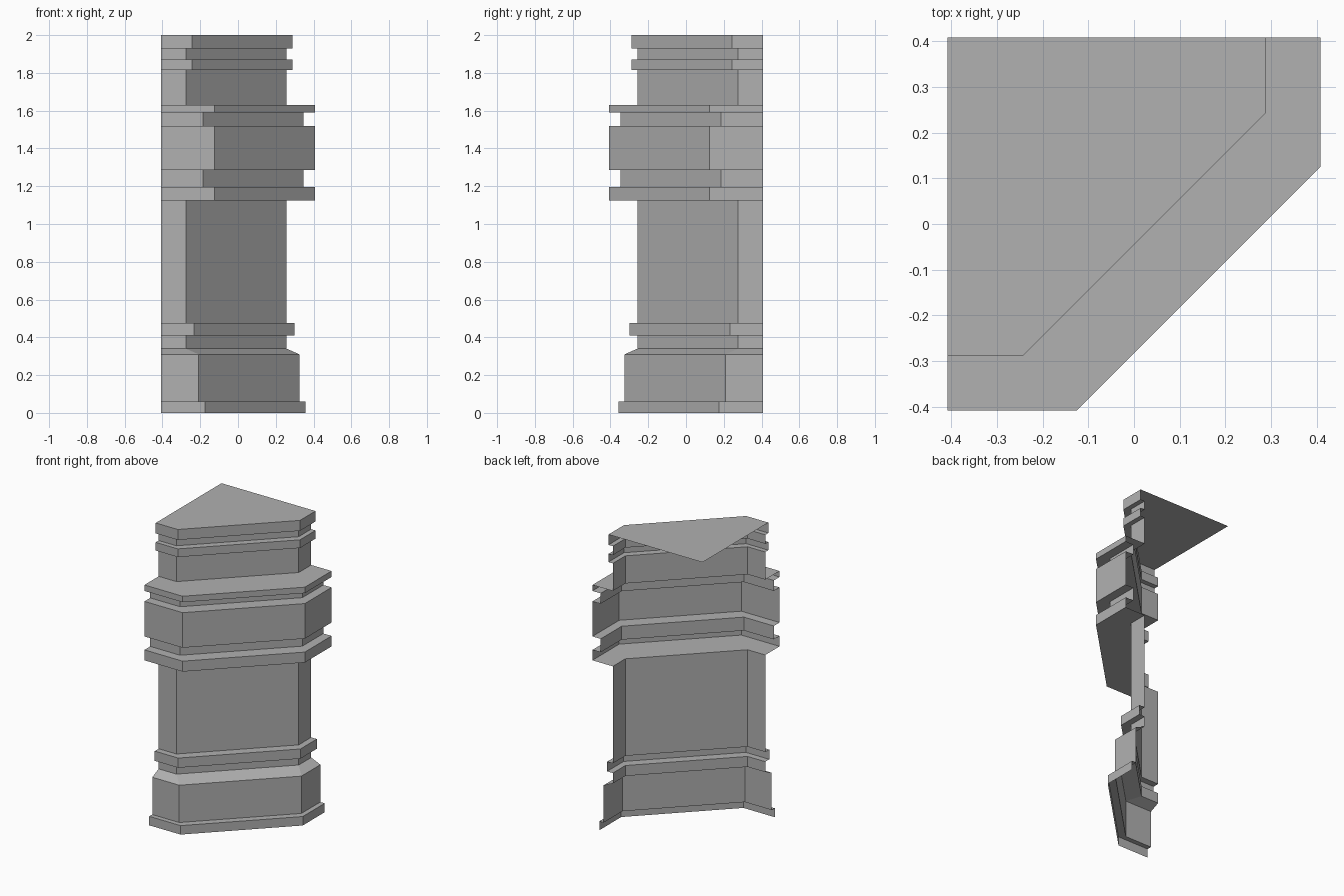
import bpy, bmesh

if "Cube" in bpy.data.objects:
    bpy.data.objects.remove(bpy.data.objects["Cube"])

BACK = 0.408      # open ends of the corner wall
CHAMFER = 0.533   # distance from outer corner to chamfer start

# (projection, bottom z, top z) bands, bottom to top
bands = [
    (0.357, 0.0, 0.06), (0.325, 0.06, 0.31), (0.257, 0.34, 0.41),   # plinth
    (0.299, 0.41, 0.475), (0.257, 0.475, 1.125),                    # lower shaft
    (0.408, 1.125, 1.195), (0.347, 1.195, 1.285),                   # belt
    (0.408, 1.285, 1.52), (0.347, 1.52, 1.59), (0.408, 1.59, 1.63),
    (0.257, 1.63, 1.815), (0.289, 1.815, 1.87),                     # upper shaft
    (0.257, 1.87, 1.93), (0.289, 1.93, 2.0),                        # cornice
]
profile = [(d, z) for d, lo, hi in bands for z in (lo, hi)]


def plan(d):
    """Chamfered corner outline at projection d."""
    k = d - CHAMFER
    return [(-BACK, -d), (k, -d), (d, -k), (d, BACK)]


# Moulded wall swept round the chamfered corner
bm = bmesh.new()
rings = [[bm.verts.new((x, y, z)) for x, y in plan(d)] for d, z in profile]
for a, b in zip(rings, rings[1:]):
    for i in range(3):
        bm.faces.new((a[i], a[i + 1], b[i + 1], b[i]))

# Flat top cap reaching the back corner
bm.faces.new(rings[-1] + [bm.verts.new((-BACK, BACK, 2.0))])

mesh = bpy.data.meshes.new("corner_pillar")
bm.to_mesh(mesh)
bm.free()
pillar = bpy.data.objects.new("corner_pillar", mesh)
bpy.context.collection.objects.link(pillar)

# Mid-grey stone
stone = bpy.data.materials.new("stone")
stone.diffuse_color = (0.44, 0.44, 0.44, 1.0)
stone.use_nodes = True
stone.node_tree.nodes["Principled BSDF"].inputs["Base Color"].default_value = stone.diffuse_color
mesh.materials.append(stone)
